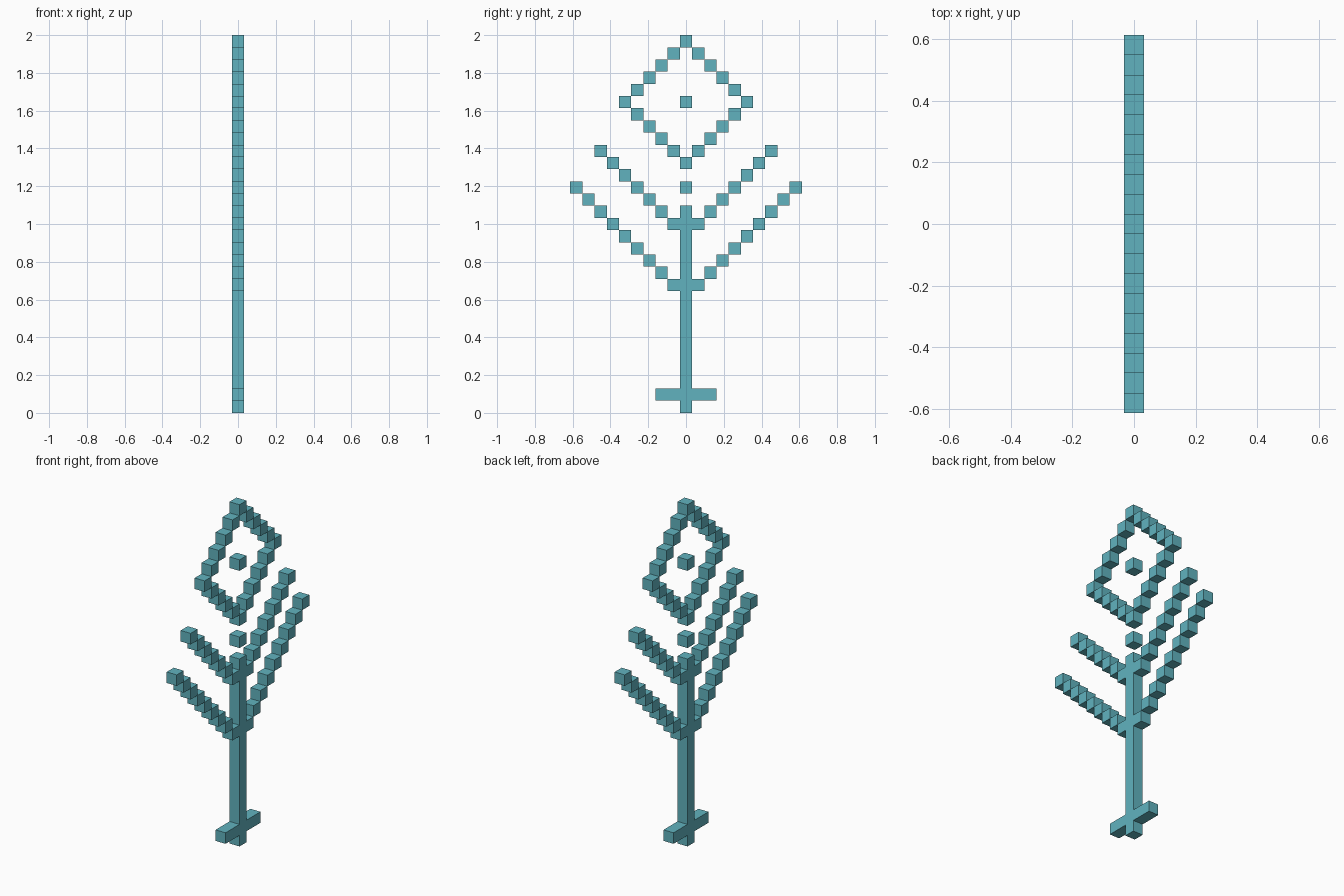
import bpy
import bmesh
from mathutils import Vector

if "Cube" in bpy.data.objects:
    bpy.data.objects.remove(bpy.data.objects["Cube"], do_unlink=True)

UNIT = 2 / 31  # block size: the plant is 31 blocks tall

teal = bpy.data.materials.new("teal")
teal.use_nodes = True
teal.diffuse_color = (0.12, 0.45, 0.52, 1)
teal.node_tree.nodes["Principled BSDF"].inputs["Base Color"].default_value = teal.diffuse_color


def branch(side, base_row, length):
    """Diagonal run of blocks rising away from the stem."""
    return [(side * i, base_row + i) for i in range(1, length + 1)]


def diamond(row, radius):
    """Ring of blocks at a constant taxicab distance from its centre."""
    return [(y, row + s * (radius - abs(y)))
            for y in range(-radius, radius + 1) for s in (-1, 1)]


# Each part is a list of (y, row) cells, one block thick in x
parts = {
    "stem": [(0, row) for row in range(17)],
    "flower_outline": diamond(25, 5),
    "flower_centre": [(0, 25)],
    "bud": [(0, 18)],
}
for name, side in (("front", -1), ("back", 1)):
    parts[name + "_foot"] = [(side, 1), (side * 2, 1)]
    parts[name + "_lower_branch"] = branch(side, 9, 9)
    parts[name + "_upper_branch"] = branch(side, 14, 7)

occupied = {cell for cells in parts.values() for cell in cells}
AXES = [Vector(a) for a in ((1, 0, 0), (0, 1, 0), (0, 0, 1))]


def build_part(name, cells):
    """Skin the cells, leaving out walls between touching blocks."""
    bm = bmesh.new()
    for y, row in set(cells):
        centre = Vector((0, y, row + 0.5))
        for k in range(3):
            for sign in (-1, 1):
                n = AXES[k] * sign
                if k and (y + int(n.y), row + int(n.z)) in occupied:
                    continue
                u = AXES[(k + 1) % 3]
                v = n.cross(u)
                corners = (-u - v, u - v, u + v, v - u)
                bm.faces.new([bm.verts.new((centre + (n + c) / 2) * UNIT)
                              for c in corners])
    bmesh.ops.remove_doubles(bm, verts=bm.verts, dist=UNIT / 100)
    # Merge coplanar squares into long flat faces
    bmesh.ops.dissolve_limit(bm, angle_limit=0.01, verts=bm.verts, edges=bm.edges)
    mesh = bpy.data.meshes.new(name)
    bm.to_mesh(mesh)
    bm.free()
    mesh.materials.append(teal)
    bpy.context.collection.objects.link(bpy.data.objects.new(name, mesh))


for part_name, part_cells in parts.items():
    build_part(part_name, part_cells)
